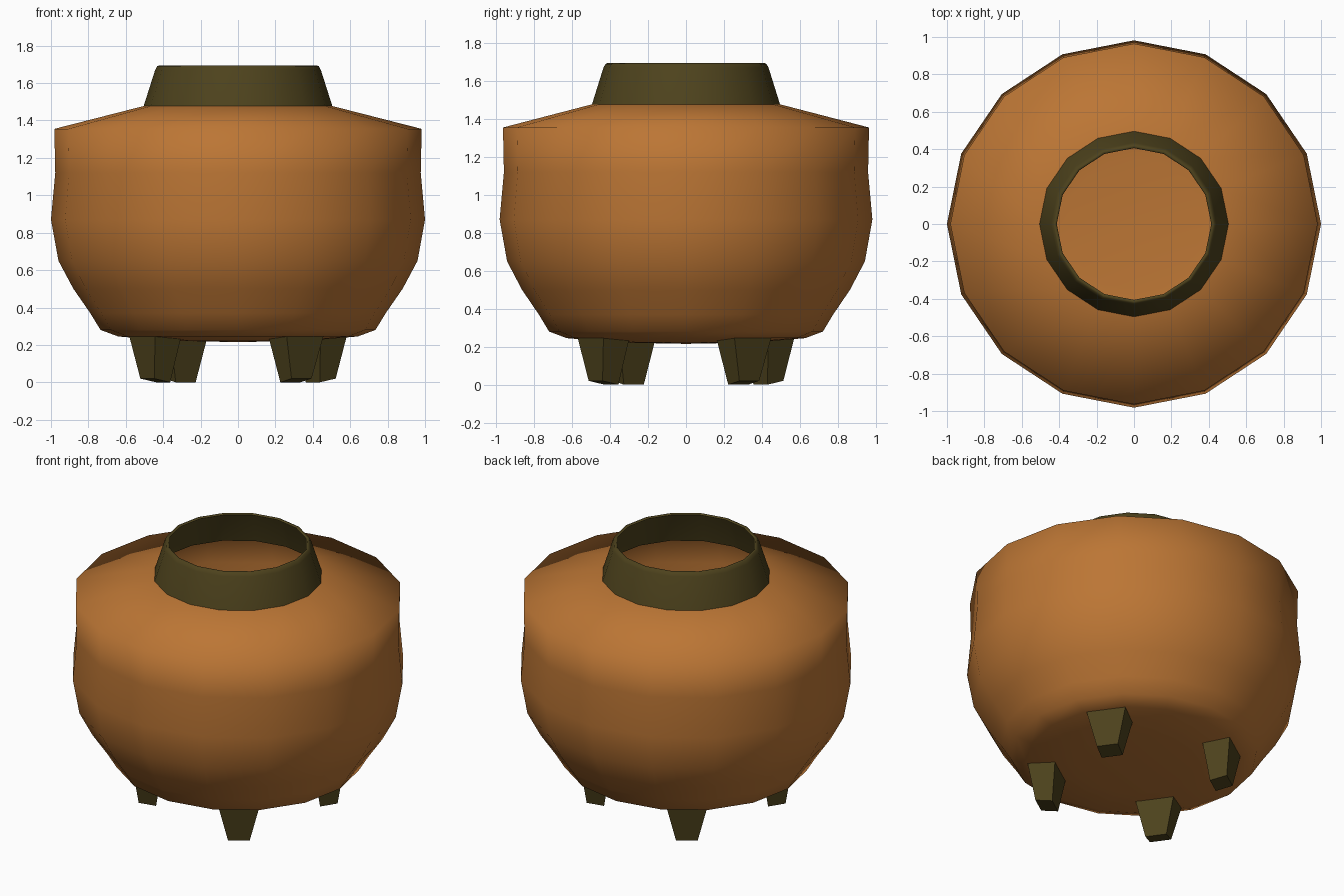
import bpy, bmesh, math
from mathutils import Matrix

if "Cube" in bpy.data.objects:
    bpy.data.objects.remove(bpy.data.objects["Cube"])

YS = 0.982   # body is very slightly narrower front to back


def material(name, col):
    m = bpy.data.materials.new(name)
    m.diffuse_color = (*col, 1)
    m.use_nodes = True
    m.node_tree.nodes["Principled BSDF"].inputs["Base Color"].default_value = m.diffuse_color
    return m


clay = material("orange_clay", (0.50, 0.18, 0.035))
olive = material("dark_olive", (0.075, 0.055, 0.012))


def finish(bm, name, mat, smooth):
    bmesh.ops.transform(bm, matrix=Matrix.Diagonal((1, YS, 1, 1)), verts=bm.verts)
    me = bpy.data.meshes.new(name)
    bm.to_mesh(me)
    bm.free()
    me.materials.append(mat)
    for p in me.polygons:
        p.use_smooth = smooth
    ob = bpy.data.objects.new(name, me)
    bpy.context.collection.objects.link(ob)
    return ob


def lathe(name, profile, mat, n=16):
    """Revolve (radius, z) points, bottom to top, into a thin shell."""
    bm = bmesh.new()
    rings = []
    for r, z in profile:
        if r == 0:
            rings.append([bm.verts.new((0, 0, z))] * n)
        else:
            rings.append([bm.verts.new((r * math.cos(math.tau * i / n),
                                        r * math.sin(math.tau * i / n), z))
                          for i in range(n)])
    for a, b in zip(rings, rings[1:]):
        for i in range(n):
            j = (i + 1) % n
            loop = [a[i], a[j], b[j], b[i]]
            bm.faces.new(list(dict.fromkeys(loop)))
    return finish(bm, name, mat, True)


# Open rounded pot with a sloping shoulder
lathe("pot_body", [(0, 0.215), (0.36, 0.222), (0.64, 0.245), (0.735, 0.28),
                   (0.79, 0.37), (0.88, 0.50), (0.96, 0.65), (1.0, 0.87),
                   (0.977, 1.12), (0.982, 1.355), (0.505, 1.477)], clay)

# Tapered neck with a softened rim
lathe("pot_neck", [(0.505, 1.475), (0.443, 1.67), (0.432, 1.69),
                   (0.42, 1.695), (0.413, 1.685)], olive)


# Tapered block feet, turned to face outwards
def foot(name, angle):
    bm = bmesh.new()
    bmesh.ops.create_cube(bm, size=2)
    for v in bm.verts:
        x, y, z = v.co
        if z > 0:
            v.co = (0.54 + 0.085 * x, 0.12 * y, 0.245)
        else:
            v.co = (0.54 + 0.052 * x, 0.065 * y, 0.01 + 0.01 * x)
    bmesh.ops.rotate(bm, verts=bm.verts, cent=(0, 0, 0),
                     matrix=Matrix.Rotation(angle, 3, 'Z'))
    finish(bm, name, olive, False)


for k, side in enumerate(["back_right", "back_left", "front_left", "front_right"]):
    foot(side + "_foot", math.radians(35 + 90 * k))
